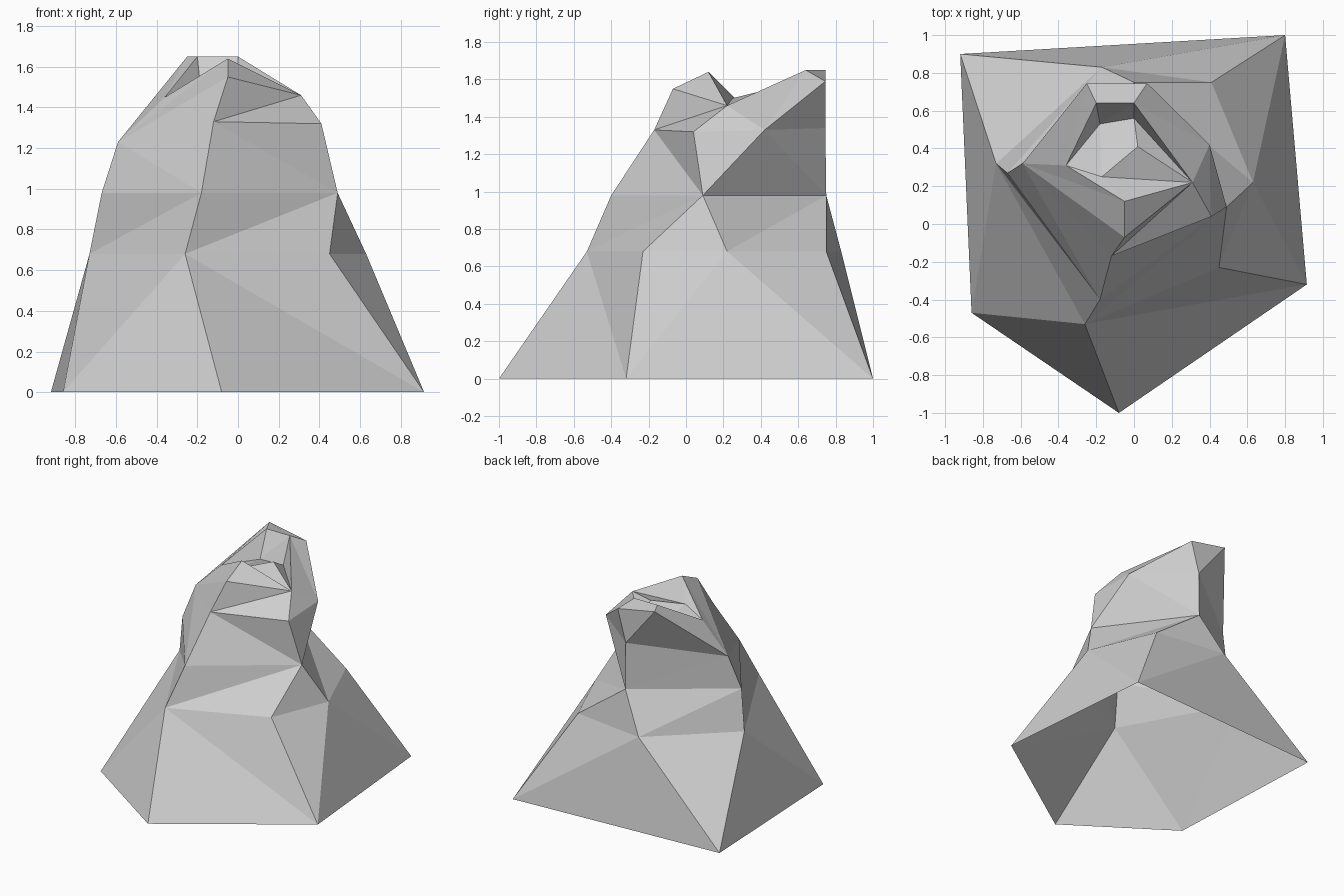
import bpy
import bmesh

cube = bpy.data.objects.get("Cube")
if cube:
    bpy.data.objects.remove(cube, do_unlink=True)

mesh = bpy.data.meshes.new("rock_spire")
rock = bpy.data.objects.new("rock_spire", mesh)
bpy.context.scene.collection.objects.link(rock)
bm = bmesh.new()


def ring(points, height=None):
    """Create a loop of vertices, flat when one height is given."""
    if height is not None:
        points = [(x, y, height) for x, y in points]
    return [bm.verts.new(p) for p in points]


def bridge(lower, upper, steps):
    """Zip two closed loops with triangles; each step advances one loop."""
    low, up = 0, 0
    for step in steps:
        a = lower[low % len(lower)]
        b = upper[up % len(upper)]
        if step == "l":
            low += 1
            bm.faces.new((a, lower[low % len(lower)], b))
        else:
            up += 1
            bm.faces.new((a, upper[up % len(upper)], b))


# Contour loops, counter-clockwise from the front ridge
foot = ring([(-.08, -1), (.915, -.32), (.8, 1), (-.92, .9), (-.86, -.47)], 0)
slope = ring([(-.26, -.53), (.45, -.23), (.63, .22),
              (.41, .75), (-.17, .83), (-.73, .32)], .68)
neck = ring([(-.18, -.4), (.49, .09), (0, .75), (-.67, .27)], .98)
shoulder = ring([(-.12, -.17, 1.33), (.41, .04, 1.32), (.4, .42, 1.33),
                 (0, .745, 1.34), (-.59, .32, 1.23)])

# Broken crest
front_tip, front_peak, east_notch, west_notch = ring(
    [(-.05, -.07, 1.55), (-.05, .12, 1.64), (.31, .22, 1.46), (-.36, .31, 1.45)])
lip_east, lip_west, back_east, back_west = ring(
    [(0, .64, 1.65), (-.2, .64, 1.65), (.07, .745, 1.59), (-.25, .745, 1.65)])
crest = [front_tip, east_notch, lip_east, back_east,
         back_west, west_notch, front_peak]

# Outer rock surface
bridge(foot, slope, "luuluululul")
bridge(slope, neck, "ullullulul")
bridge(neck, shoulder, "luuluullu")
bridge(shoulder, crest, "ulluululuuul")
bm.faces.new((front_tip, east_notch, front_peak))
bm.faces.new((lip_east, back_east, back_west, lip_west))
bm.faces.new((back_west, west_notch, lip_west))

# Hollow in the crest
hollow = ring([(-.17, .25, 1.5), (.02, .41, 1.54), (0, .56, 1.45), (-.18, .53, 1.46)])
rim = [front_peak, east_notch, lip_east, lip_west, west_notch]
bridge(rim, hollow, "luulullul")
bm.faces.new(hollow)

bm.to_mesh(mesh)
bm.free()

# Plain stone colour, flat facets
stone = bpy.data.materials.new("grey_stone")
stone.use_nodes = True
colour = (.62, .62, .62, 1)
stone.diffuse_color = colour
stone.node_tree.nodes["Principled BSDF"].inputs["Base Color"].default_value = colour
mesh.materials.append(stone)
